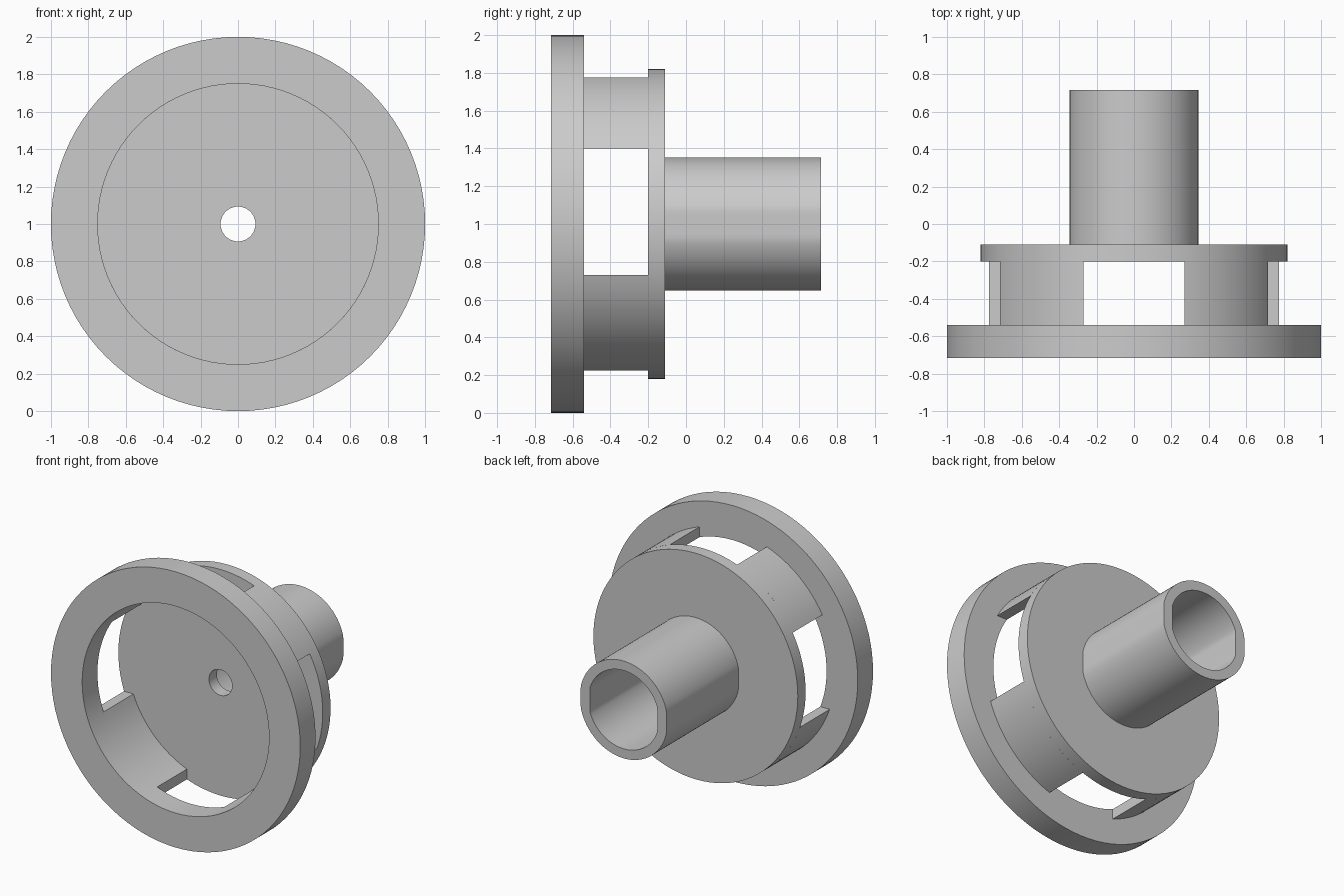
import bpy
import bmesh
from math import sin, cos, asin, acos, pi, radians

cube = bpy.data.objects.get("Cube")
if cube:
    bpy.data.objects.remove(cube)

grey = bpy.data.materials.new("plain grey")
grey.use_nodes = True
COLOUR = (0.6, 0.6, 0.6, 1)
grey.diffuse_color = COLOUR
grey.node_tree.nodes["Principled BSDF"].inputs["Base Color"].default_value = COLOUR

AXIS_Z = 1.0
STEPS = 96


def arc(radius, start, end, steps, flat=None):
    """Points in the x-z plane, optionally cut flat at both x sides."""
    limit = flat or radius
    points = []
    for i in range(steps + 1):
        a = start + (end - start) * i / steps
        x = max(-limit, min(limit, radius * cos(a)))
        points.append((x, radius * sin(a)))
    return points


def circle(radius, flat=None):
    return arc(radius, 0, 2 * pi, STEPS, flat)[:-1]


def sleeve(name, outer, inner, y0, y1, closed=True):
    """Solid between two matching outlines, extruded along y."""
    bm = bmesh.new()
    rows = [[bm.verts.new((x, y, AXIS_Z + z)) for x, z in loop]
            for loop, y in ((outer, y0), (outer, y1), (inner, y1), (inner, y0))]
    n = len(outer)
    for i in range(n if closed else n - 1):
        j = (i + 1) % n
        for k in range(4):
            a, b = rows[k], rows[(k + 1) % 4]
            bm.faces.new((a[i], a[j], b[j], b[i]))
    if not closed:
        bm.faces.new([r[0] for r in rows])
        bm.faces.new([r[-1] for r in rows])
    bmesh.ops.recalc_face_normals(bm, faces=bm.faces)
    mesh = bpy.data.meshes.new(name)
    bm.to_mesh(mesh)
    bm.free()
    mesh.materials.append(grey)
    obj = bpy.data.objects.new(name, mesh)
    bpy.context.collection.objects.link(obj)
    bpy.ops.object.select_all(action='DESELECT')
    obj.select_set(True)
    bpy.context.view_layer.objects.active = obj
    bpy.ops.object.shade_smooth_by_angle(angle=radians(30))
    return obj


# Main discs
BORE, WALL = 0.75, 0.82
sleeve("front_flange", circle(1.0), circle(BORE), -0.715, -0.54)
sleeve("back_plate", circle(WALL), circle(0.093), -0.2, -0.11)

# Hollow shaft with small flats on both sides
sleeve("shaft_tube", circle(0.353, 0.344), circle(0.284, 0.27), -0.11, 0.715)

# Wall segments left between the straight-sided windows
SLOT_X = 0.27
for label, sign, slot_z in (("upper", 1, 0.40), ("lower", -1, 0.27)):
    for side, mirror in (("left", 1), ("right", -1)):
        outer, inner = (
            [(mirror * x, sign * z)
             for x, z in arc(r, asin(slot_z / r), acos(SLOT_X / r), 16)]
            for r in (WALL, BORE))
        sleeve(f"{label}_{side}_wall", outer, inner, -0.54, -0.2, closed=False)
